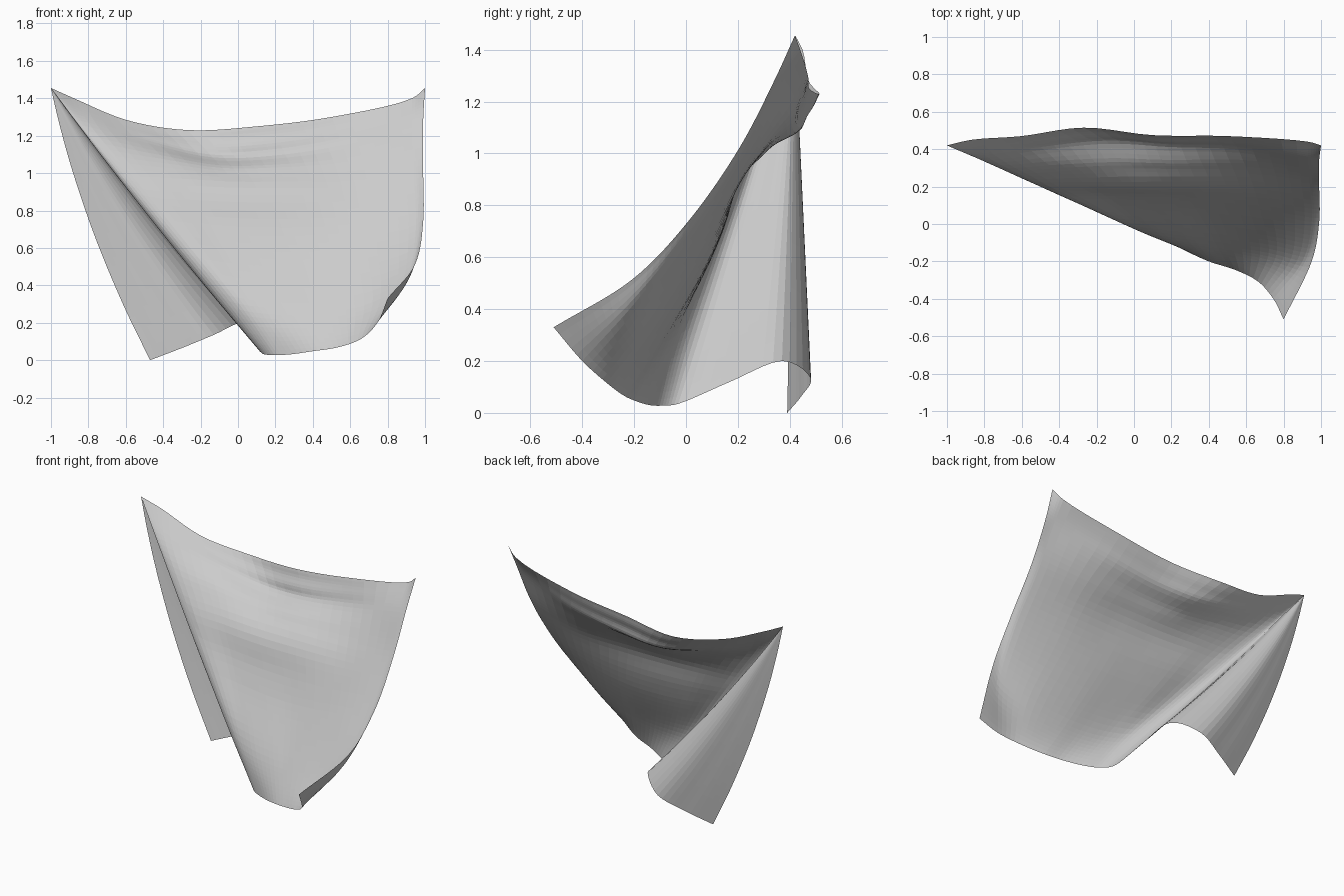
import bpy, bmesh, math
from mathutils import Vector as V

if "Cube" in bpy.data.objects:
    bpy.data.objects.remove(bpy.data.objects["Cube"])

# pinned corner and hem of the folded-back flap, which fans out from that corner
PIN = V((-1, .42, 1.455))
FLAP_HEM = [(-.47, .39, 0), (-.30, .445, .065), (-.13, .48, .135),
            (.02, .37, .20), (.08, .17, .12), (.13, -.03, .035)]
LEVELS = [0, .12, .3, .55, .8, 1]

# main panel control points: one row per level, from the crease to the right edge
PANEL = [
    [(-.87, .45, 1.397), (-.60, .47, 1.285), (-.27, .515, 1.23), (.10, .475, 1.25),
     (.50, .47, 1.30), (.93, .44, 1.40), (1.0, .42, 1.455)],
    [(-.80, .37, 1.27), (-.50, .41, 1.18), (-.15, .44, 1.10), (.17, .42, 1.11),
     (.55, .41, 1.17), (.93, .35, 1.27), (.99, .34, 1.28)],
    [(-.57, .245, .99), (-.30, .245, .97), (-.03, .25, .955), (.25, .25, .955),
     (.62, .25, .96), (.94, .215, 1.0), (.99, .205, 1.02)],
    [(-.28, .105, .63), (-.08, .10, .60), (.14, .09, .58), (.38, .08, .58),
     (.68, .055, .62), (.95, .01, .69), (.99, .01, .74)],
    [(.01, -.03, .27), (.13, -.07, .25), (.30, -.10, .24), (.48, -.12, .25),
     (.72, -.155, .31), (.90, -.20, .42), (.95, -.20, .52)],
    [(.18, -.09, .028), (.27, -.14, .03), (.40, -.20, .048), (.54, -.245, .07),
     (.66, -.305, .115), (.745, -.40, .20), (.80, -.51, .33)],
]


def spline(pts, n):
    """Centripetal curve through pts, n samples per span."""
    p = [2 * pts[0] - pts[1]] + list(pts) + [2 * pts[-1] - pts[-2]]
    out = []
    for i in range(len(pts) - 1):
        a, b, c, d = p[i:i + 4]
        k = [0]
        for s, e in ((a, b), (b, c), (c, d)):
            k.append(k[-1] + max(math.sqrt((e - s).length), 1e-3))
        mix = lambda q, r, s, e, t: q.lerp(r, (t - s) / (e - s))
        for j in range(n):
            t = k[1] + (k[2] - k[1]) * j / n
            a1, a2, a3 = mix(a, b, k[0], k[1], t), mix(b, c, k[1], k[2], t), mix(c, d, k[2], k[3], t)
            b1, b2 = mix(a1, a2, k[0], k[2], t), mix(a2, a3, k[1], k[3], t)
            out.append(mix(b1, b2, k[1], k[2], t))
    return out + [pts[-1].copy()]


# control rows: fanned flap followed by the panel
rows = []
for t, panel in zip(LEVELS, PANEL):
    row = []
    for i, h in enumerate(FLAP_HEM):
        p = PIN.lerp(V(h), t)
        p.x -= (.055 - .007 * i) * 4 * t * (1 - t)
        row.append(p)
    rows.append(row + [V(p) for p in panel])

across = [spline(r, 5) for r in rows]
columns = [spline([r[i] for r in across], 9) for i in range(len(across[0]))]

# shallow sagging pleats below the top edge
for i, col in enumerate(columns):
    for j, p in enumerate(col):
        v = j / (len(col) - 1)
        if i > 30 and v < .6:
            fade = math.sin(math.pi * v / .6) * max(0, 1 - abs(p.x - .05) / .7)
            p.y += .010 * fade * math.sin(v * 38)

# cloth surface
bm = bmesh.new()
grid = [[bm.verts.new(p) for p in col] for col in columns]
for a, b in zip(grid, grid[1:]):
    for j in range(len(a) - 1):
        bm.faces.new((a[j], a[j + 1], b[j + 1], b[j]))
bmesh.ops.remove_doubles(bm, verts=bm.verts, dist=1e-4)
mesh = bpy.data.meshes.new("hanging_cloth")
bm.to_mesh(mesh)
bm.free()
cloth = bpy.data.objects.new("hanging_cloth", mesh)
bpy.context.collection.objects.link(cloth)
